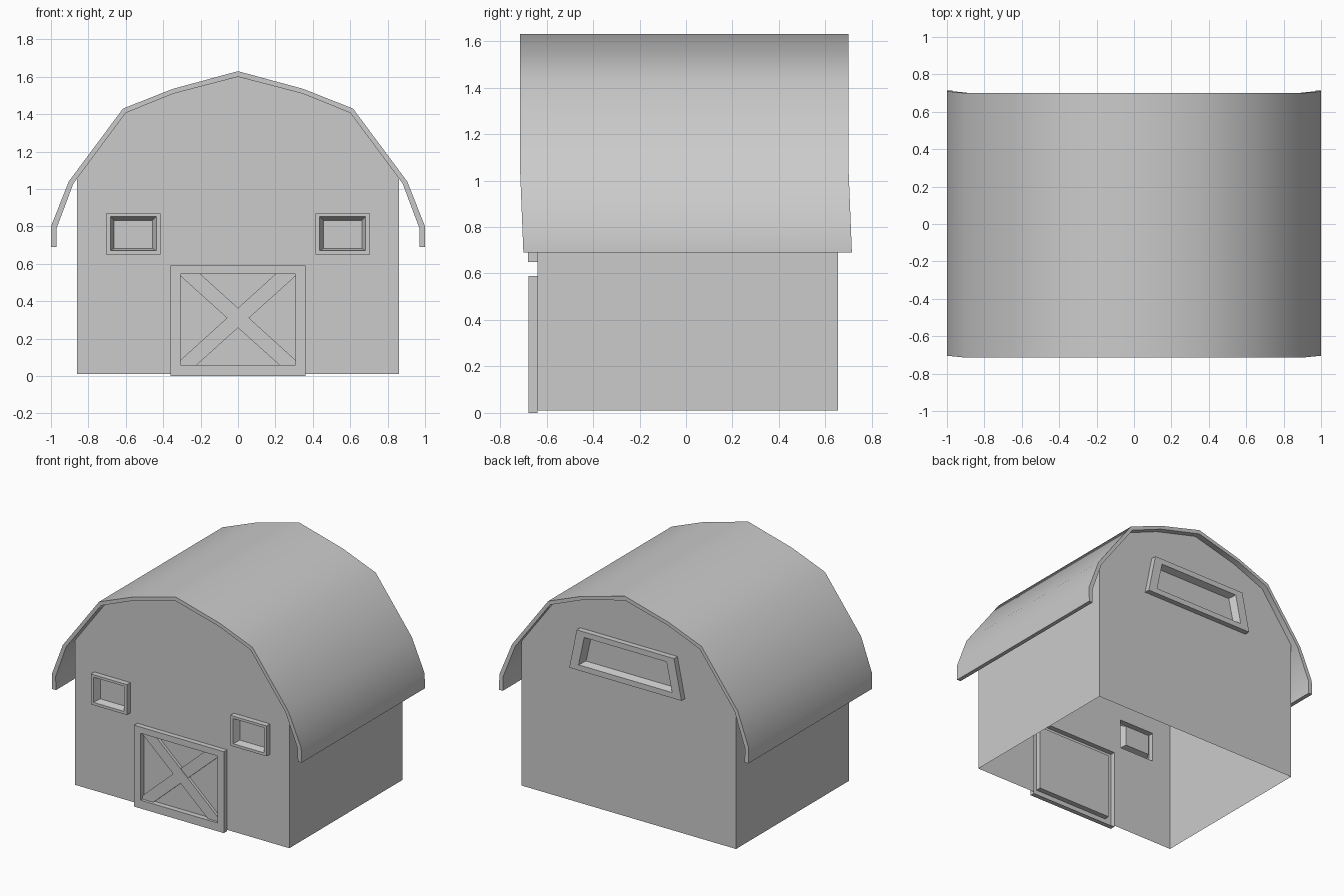
import bpy, bmesh

if "Cube" in bpy.data.objects:
    bpy.data.objects.remove(bpy.data.objects["Cube"])

FRONT, BACK, BASE, SIDE = -0.64, 0.655, 0.01, 0.86


def finish(bm, name):
    bmesh.ops.recalc_face_normals(bm, faces=bm.faces)
    me = bpy.data.meshes.new(name)
    bm.to_mesh(me)
    bm.free()
    ob = bpy.data.objects.new(name, me)
    bpy.context.collection.objects.link(ob)
    return ob


def mirrored(half):
    # half profile from the ridge (x = 0) outwards, returned from left to right
    return [(-x, z) for x, z in reversed(half[1:])] + half


def trapezoid(cx, z0, z1, bottom, top):
    return [(cx - bottom, z0), (cx + bottom, z0), (cx + top, z1), (cx - top, z1)]


def gable(name, y, outline, holes):
    bm = bmesh.new()
    for loop in [outline] + holes:
        vs = [bm.verts.new((x, y, z)) for x, z in loop]
        for a, b in zip(vs, vs[1:] + vs[:1]):
            bm.edges.new((a, b))
    bmesh.ops.triangle_fill(bm, edges=bm.edges[:], use_beauty=True, normal=(0, 1, 0))
    bmesh.ops.dissolve_limit(bm, angle_limit=0.01, verts=bm.verts[:], edges=bm.edges[:])
    return finish(bm, name)


def framed_panel(name, rings):
    # raised frame and recessed pane: rings of (y, loop), the last one capped
    bm = bmesh.new()
    loops = [[bm.verts.new((x, y, z)) for x, z in loop] for y, loop in rings]
    for a, b in zip(loops, loops[1:]):
        for i in range(4):
            j = (i + 1) % 4
            bm.faces.new((a[i], a[j], b[j], b[i]))
    bm.faces.new(loops[-1])
    return finish(bm, name)


def prism(name, loop, y0, y1):
    bm = bmesh.new()
    a = [bm.verts.new((x, y0, z)) for x, z in loop]
    b = [bm.verts.new((x, y1, z)) for x, z in loop]
    bm.faces.new(a)
    bm.faces.new(b)
    for i in range(len(a)):
        j = (i + 1) % len(a)
        bm.faces.new((a[i], a[j], b[j], b[i]))
    return finish(bm, name)


# curved roof shell; the eaves shift slightly backwards
outer = mirrored([(0, 1.63), (0.35, 1.535), (0.615, 1.43), (0.905, 1.04), (1.0, 0.80), (1.0, 0.69)])
inner = mirrored([(0, 1.60), (0.345, 1.51), (0.6, 1.407), (0.88, 1.03), (0.97, 0.79), (0.97, 0.69)])


def shift(z):
    return 0.014 * min(1, max(0, (1.04 - z) / 0.35))


bm = bmesh.new()
grid = []
for (ox, oz), (ix, iz) in zip(outer, inner):
    grid.append([bm.verts.new((x, y + shift(z), z)) for x, y, z in
                 ((ox, -0.714, oz), (ox, 0.70, oz), (ix, 0.70, iz), (ix, -0.714, iz))])
for a, b in zip(grid, grid[1:]):
    for i in range(4):
        j = (i + 1) % 4
        bm.faces.new((a[i], a[j], b[j], b[i]))
bm.faces.new(grid[0])
bm.faces.new(grid[-1])
roof = finish(bm, "roof")
bpy.context.view_layer.objects.active = roof
roof.select_set(True)
bpy.ops.object.shade_smooth_by_angle(angle=0.7)

# window and door openings
windows = {"left": -0.56, "right": 0.56}
window_holes = [trapezoid(c, 0.65, 0.87, 0.145, 0.145) for c in windows.values()]
loft_hole = trapezoid(0, 0.99, 1.28, 0.45, 0.39)
door_outer = trapezoid(0, 0.0, 0.59, 0.36, 0.36)

# end walls and side walls, open underneath
top = mirrored([(0, 1.60), (0.345, 1.51), (0.6, 1.407), (SIDE, 1.057)])
gable("front_wall", FRONT, top + [(SIDE, BASE), (0.36, BASE), (0.36, 0.59), (-0.36, 0.59),
                                  (-0.36, BASE), (-SIDE, BASE)], window_holes)
gable("back_wall", BACK, top + [(SIDE, BASE), (-SIDE, BASE)], [loft_hole])
for side, x in (("left", -SIDE), ("right", SIDE)):
    bm = bmesh.new()
    bm.faces.new([bm.verts.new((x, y, z)) for y, z in
                  ((FRONT, BASE), (BACK, BASE), (BACK, 1.057), (FRONT, 1.057))])
    finish(bm, side + "_wall")

# front windows with sloping reveals
for (side, c), hole in zip(windows.items(), window_holes):
    framed_panel(side + "_window", [
        (FRONT, hole), (-0.68, hole),
        (-0.68, trapezoid(c, 0.67, 0.852, 0.123, 0.123)),
        (-0.632, trapezoid(c, 0.683, 0.833, 0.102, 0.102))])

# wide loft window at the back
framed_panel("loft_window", [
    (BACK, loft_hole), (BACK + 0.04, loft_hole),
    (BACK + 0.04, trapezoid(0, 1.03, 1.24, 0.375, 0.33)),
    (BACK - 0.01, trapezoid(0, 1.045, 1.225, 0.35, 0.31))])

# barn door with crossed boards
door_inner = trapezoid(0, 0.06, 0.545, 0.308, 0.308)
framed_panel("door", [(FRONT, door_outer), (-0.677, door_outer),
                      (-0.677, door_inner), (-0.638, door_inner)])
for name, s, y in (("door_brace_a", 1, -0.659), ("door_brace_b", -1, -0.656)):
    prism(name, [(-0.308 * s, 0.545), (-0.2 * s, 0.545), (0.308 * s, 0.085),
                 (0.308 * s, 0.06), (0.22 * s, 0.06), (-0.308 * s, 0.535)], y, -0.638)
